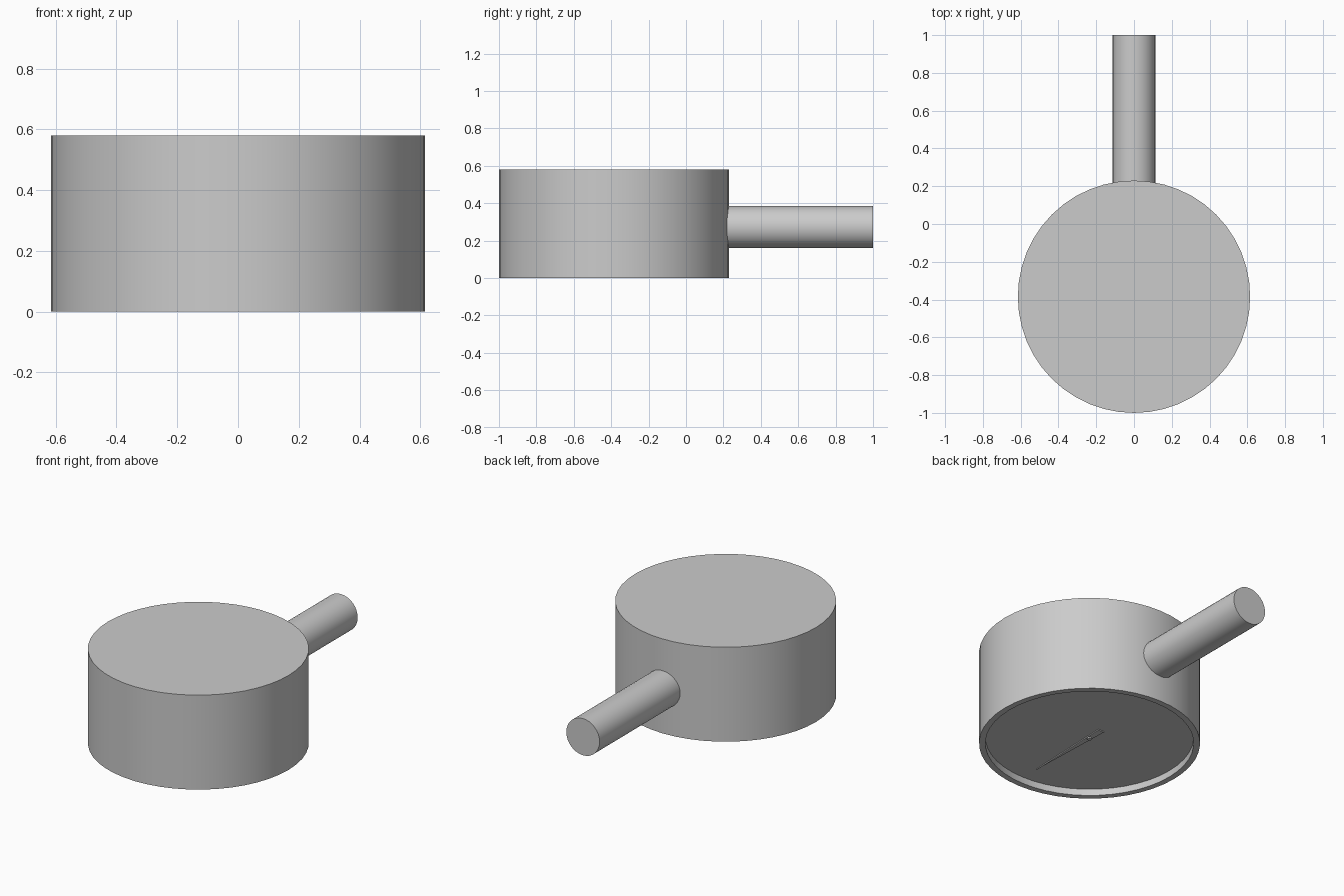
import bpy
import bmesh
import math
from mathutils import Matrix, Vector

cube = bpy.data.objects.get("Cube")
if cube:
    bpy.data.objects.remove(cube)

RADIUS, HEIGHT, CENTRE_Y = 0.615, 0.58, -0.385
INNER, FLOOR_Z = 0.58, 0.04

grey = bpy.data.materials.new("plain grey")
grey.use_nodes = True
colour = (0.6, 0.6, 0.6, 1)
grey.diffuse_color = colour
grey.node_tree.nodes["Principled BSDF"].inputs["Base Color"].default_value = colour


def finish(name, bm, location):
    """Turn a bmesh into a grey object with sharp edges kept."""
    bmesh.ops.recalc_face_normals(bm, faces=bm.faces)
    mesh = bpy.data.meshes.new(name)
    bm.to_mesh(mesh)
    bm.free()
    obj = bpy.data.objects.new(name, mesh)
    bpy.context.collection.objects.link(obj)
    mesh.materials.append(grey)
    obj.location = location
    bpy.ops.object.select_all(action="DESELECT")
    obj.select_set(True)
    bpy.context.view_layer.objects.active = obj
    bpy.ops.object.shade_smooth_by_angle(angle=math.radians(30))
    return obj


def cylinder(radius, depth, sides, matrix=Matrix()):
    bm = bmesh.new()
    bmesh.ops.create_cone(bm, cap_ends=True, segments=sides, radius1=radius,
                          radius2=radius, depth=depth, matrix=matrix)
    return bm


# Round housing with a shallow recess underneath for the dial
bm = cylinder(RADIUS, HEIGHT, 48)
bm.normal_update()
base = min(bm.faces, key=lambda f: f.calc_center_median().z)
bmesh.ops.inset_region(bm, faces=[base], thickness=RADIUS - INNER)
floor = bmesh.ops.extrude_face_region(bm, geom=[base])
bmesh.ops.delete(bm, geom=[base], context="FACES_ONLY")
bmesh.ops.translate(bm, vec=(0, 0, FLOOR_Z),
                    verts=[v for v in floor["geom"] if isinstance(v, bmesh.types.BMVert)])
finish("gauge_housing", bm, (0, CENTRE_Y, HEIGHT / 2))

# Stem, starting inside the housing wall
start, end = 0.15, 1.0
finish("stem", cylinder(0.113, end - start, 32, Matrix.Rotation(math.pi / 2, 4, "X")),
       (0, (start + end) / 2, 0.272))

# Tapered needle lying on the dial
bm = bmesh.new()
outline = [(0, -0.46), (0.02, 0.1), (-0.02, 0.1)]
face = bm.faces.new([bm.verts.new((x, y, 0)) for x, y in outline])
body = bmesh.ops.extrude_face_region(bm, geom=[face])
bmesh.ops.translate(bm, vec=Vector((0, 0, -0.006)),
                    verts=[v for v in body["geom"] if isinstance(v, bmesh.types.BMVert)])
finish("needle", bm, (0, CENTRE_Y, FLOOR_Z))

# Pivot pin through the needle
finish("pivot_pin", cylinder(0.013, 0.016, 16), (0, CENTRE_Y, FLOOR_Z - 0.006))
